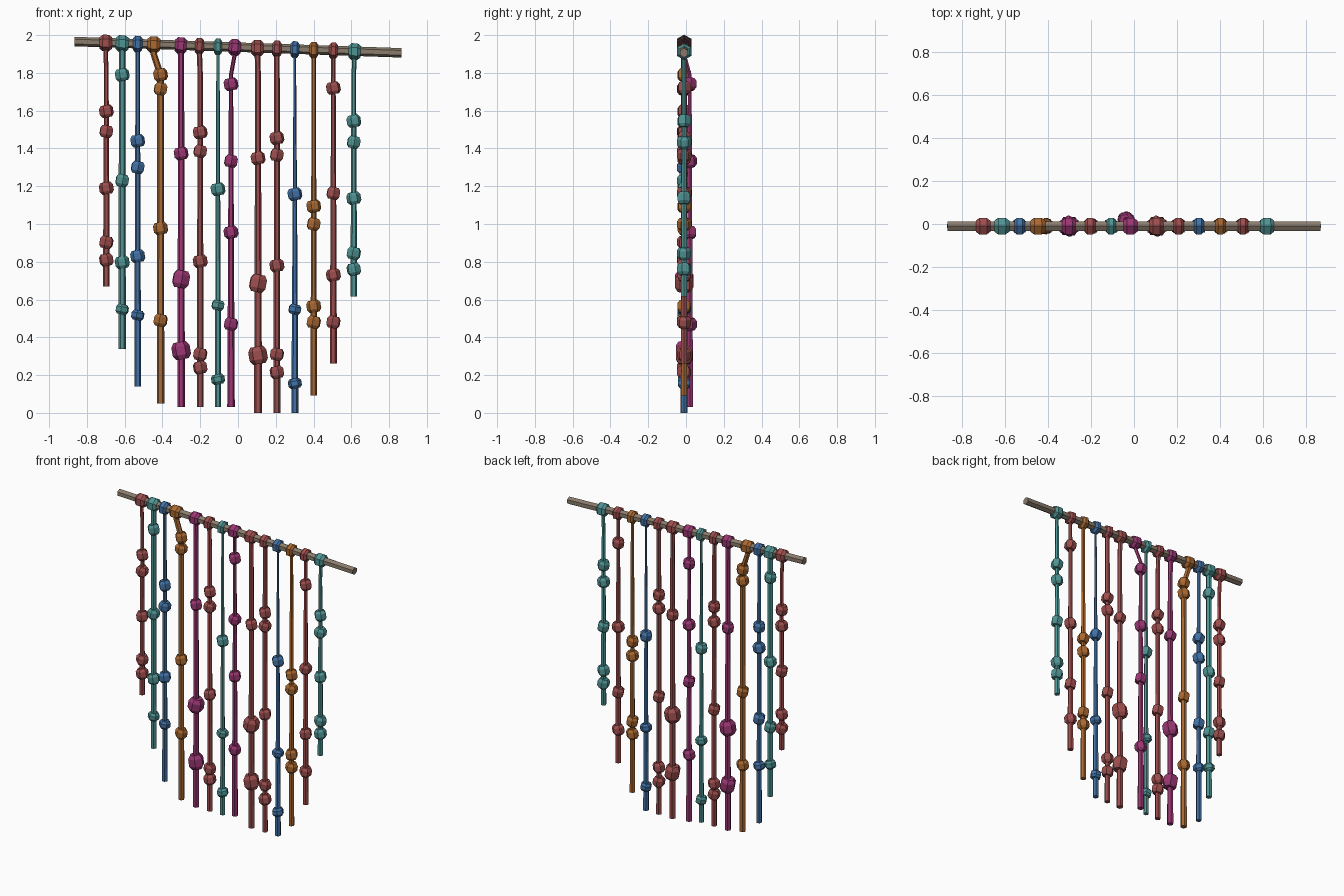
import bpy, bmesh, math
from mathutils import Vector, Matrix

if "Cube" in bpy.data.objects:
    bpy.data.objects.remove(bpy.data.objects["Cube"])


def lin(c):
    c /= 255
    return c / 12.92 if c <= 0.04045 else ((c + 0.055) / 1.055) ** 2.4


def material(name, rgb):
    m = bpy.data.materials.new(name)
    m.diffuse_color = (*[lin(c) for c in rgb], 1)
    m.use_nodes = True
    m.node_tree.nodes["Principled BSDF"].inputs["Base Color"].default_value = m.diffuse_color
    return m


MATS = {
    "red": material("dusty red", (158, 78, 78)),
    "teal": material("teal", (80, 148, 148)),
    "blue": material("blue", (66, 114, 166)),
    "orange": material("orange brown", (170, 104, 48)),
    "purple": material("plum purple", (154, 55, 115)),
    "wood": material("grey wood", (138, 124, 108)),
}


def loft(bm, rings, phase=0.0, mat=Matrix(), sides=6):
    """Closed tube through (centre, radius) rings, stacked along local z."""
    loops = []
    for c, r in rings:
        loops.append([bm.verts.new(mat @ (Vector(c) + Vector((
            r * math.cos(phase + i * math.tau / sides),
            r * math.sin(phase + i * math.tau / sides), 0)))) for i in range(sides)])
    for a, b in zip(loops, loops[1:]):
        for i in range(sides):
            j = (i + 1) % sides
            bm.faces.new((a[i], a[j], b[j], b[i]))
    bm.faces.new(loops[0][::-1])
    bm.faces.new(loops[-1])


def finish(bm, name, colour):
    bmesh.ops.recalc_face_normals(bm, faces=bm.faces)
    me = bpy.data.meshes.new(name)
    bm.to_mesh(me)
    bm.free()
    me.materials.append(MATS[colour])
    ob = bpy.data.objects.new(name, me)
    bpy.context.collection.objects.link(ob)
    return ob


def barrel(r, h):
    return [((0, 0, -h), r * 0.68), ((0, 0, -h * 0.5), r),
            ((0, 0, h * 0.5), r), ((0, 0, h), r * 0.68)]


Y = -0.01
SLOPE = -0.0345


def bar_z(x):
    return 1.936 + SLOPE * x


# Hexagonal hanging rod, slightly tilted
ROD = Matrix.Rotation(math.pi / 2 - math.atan(SLOPE), 4, 'Y')
bm = bmesh.new()
loft(bm, [((0, 0, -0.866), 0.025), ((0, 0, 0.866), 0.025)], 0,
     Matrix.Translation((0, Y, bar_z(0))) @ ROD)
finish(bm, "hanging_rod", "wood")

# colour, knot x, cord x, cord y, bottom z, top radius, bottom radius, knot width, bead heights
STRANDS = [
    ("red", -.70, -.697, Y, .67, .012, .018, .066, (1.597, 1.49, 1.19, .903, .81)),
    ("teal", -.613, -.613, Y, .337, .018, .019, .068, (1.79, 1.23, .797, .548)),
    ("blue", -.531, -.531, Y, .14, .012, .018, .05, (1.44, 1.30, .83, .517)),
    ("orange", -.446, -.41, Y, .05, .018, .020, .068, (1.79, 1.715, .977, .49)),
    ("purple", -.303, -.301, Y, .03, .016, .020, .062, (1.373, .708, .33)),
    ("red", -.204, -.20, Y, .03, .014, .018, .048, (1.485, 1.385, .803, .31, .24)),
    ("teal", -.106, -.106, Y, .03, .009, .017, .042, (1.184, .57, .178)),
    ("purple", -.017, -.037, .02, .03, .011, .020, .064, (1.74, 1.333, .956, .47)),
    ("red", .103, .106, Y, 0, .015, .021, .064, (1.349, .686, .305)),
    ("red", .206, .206, Y, 0, .015, .018, .048, (1.455, 1.365, .78, .31, .215)),
    ("blue", .301, .301, Y, 0, .007, .019, .046, (1.158, .548, .156)),
    ("orange", .401, .401, Y, .093, .011, .018, .046, (1.094, .999, .564, .48)),
    ("red", .505, .505, Y, .262, .012, .019, .046, (1.72, 1.163, .73, .48)),
    ("teal", .617, .613, Y, .617, .012, .018, .064, (1.545, 1.433, 1.137, .845, .76)),
]

for n, (col, kx, cx, cy, bottom, r0, r1, kw, beads) in enumerate(STRANDS, 1):
    # Cord: starts under the rod, leans to its hanging line, widens downwards
    top = bar_z(kx)
    path = [((kx, Y, top), r0), ((kx, Y, 1.90), r0), ((cx, cy, 1.79), r0),
            ((cx, cy, (1.79 + bottom) / 2), (r0 + r1) / 2),
            ((cx, cy, bottom), r1)]
    bm = bmesh.new()
    loft(bm, path)
    finish(bm, f"cord_{n:02d}", col)

    # Wrapped hitch around the rod
    bm = bmesh.new()
    loft(bm, barrel(0.044, kw / 2), 0, Matrix.Translation((kx, Y, top - 0.002)) @ ROD)
    finish(bm, f"rod_hitch_{n:02d}", col)

    # Knots along the cord, tilted alternately; wide pairs on the heavy cords
    bm = bmesh.new()
    for k, z in enumerate(beads):
        heavy = len(beads) == 3 and z < 0.75 and col in ("red", "purple")
        r, h = (0.049, 0.046) if heavy else (0.038, 0.032)
        if z < 0.6 and col in ("teal", "blue") and n != 14:
            r, h = 0.036, 0.026
        tilt = Matrix.Rotation(math.radians(10 if k % 2 else -10), 4, 'Y')
        loft(bm, barrel(r, h), 0.2 + k * 0.4, Matrix.Translation((cx, cy, z)) @ tilt)
    finish(bm, f"cord_knots_{n:02d}", col)
